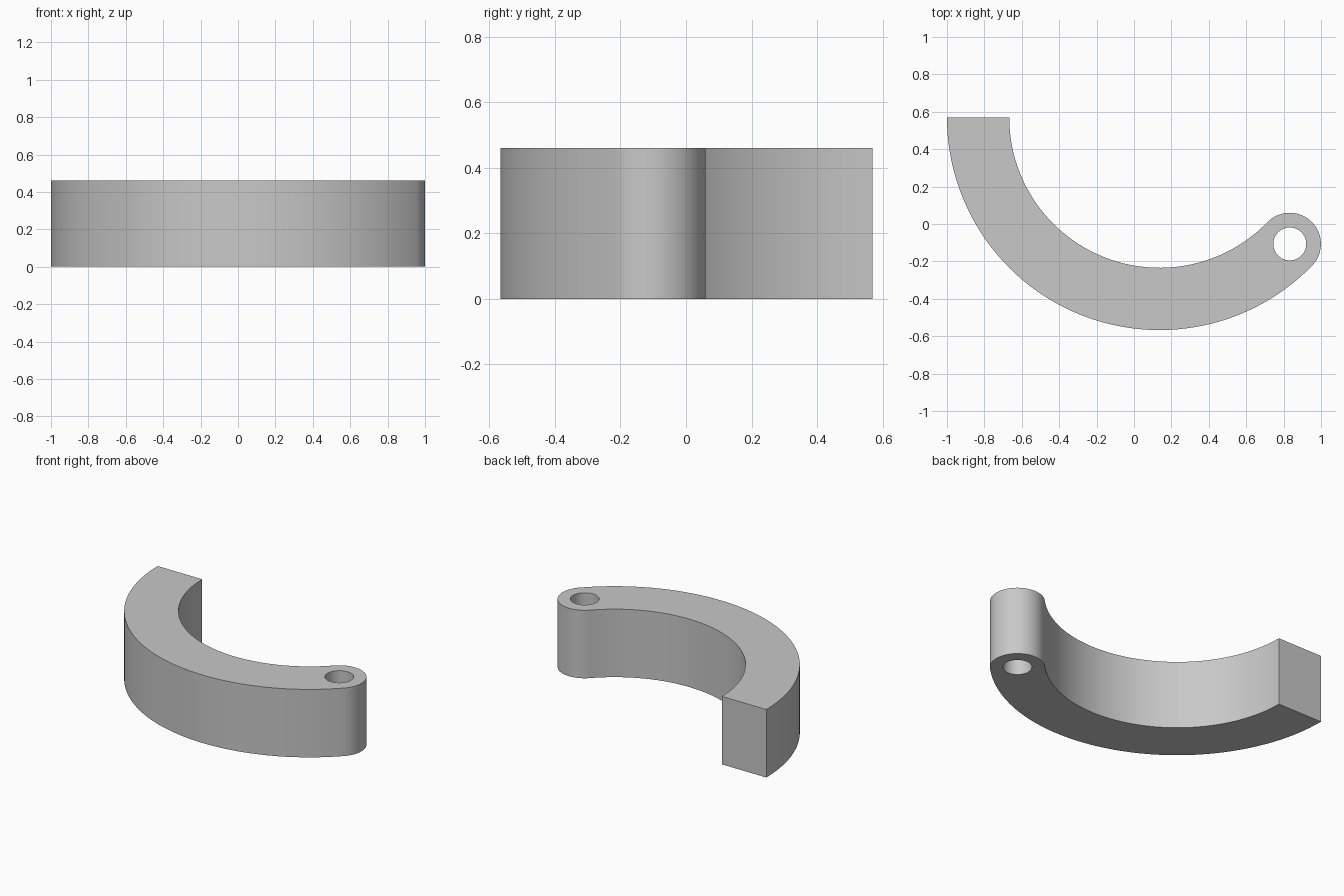
import bpy, bmesh
from math import cos, sin, pi, radians

cube = bpy.data.objects.get("Cube")
if cube:
    bpy.data.objects.remove(cube, do_unlink=True)

CENTRE = (0.137, 0.57)
OUTER, INNER = 1.137, 0.804
HEIGHT = 0.46
END = radians(315.8)
MID, HALF = (OUTER + INNER) / 2, (OUTER - INNER) / 2
EYE = (CENTRE[0] + MID * cos(END), CENTRE[1] + MID * sin(END))
HOLE = 0.088


def arc(centre, radius, start, stop, steps):
    """Points along a circular arc, both ends included."""
    angles = [start + (stop - start) * i / steps for i in range(steps + 1)]
    return [(centre[0] + radius * cos(a), centre[1] + radius * sin(a)) for a in angles]


def add_loop(bm, points):
    verts = [bm.verts.new((x, y, 0)) for x, y in points]
    return [bm.edges.new((v, verts[i - 1])) for i, v in enumerate(verts)]


# Outline: outer arc, rounded eye end, inner arc back to the square end
outline = arc(CENTRE, OUTER, pi, END, 72)
outline += arc(EYE, HALF, END, END + pi, 32)[1:-1]
outline += arc(CENTRE, INNER, END, pi, 72)
hole = arc(EYE, HOLE, 0, 2 * pi, 48)[:-1]

# Fill the outline around the pin hole and extrude it upward
bm = bmesh.new()
edges = add_loop(bm, outline) + add_loop(bm, hole)
bmesh.ops.triangle_fill(bm, edges=edges, use_beauty=True)
top = bmesh.ops.extrude_face_region(bm, geom=bm.faces[:], use_keep_orig=True)
top_verts = [g for g in top["geom"] if isinstance(g, bmesh.types.BMVert)]
bmesh.ops.translate(bm, verts=top_verts, vec=(0, 0, HEIGHT))
bmesh.ops.recalc_face_normals(bm, faces=bm.faces[:])

mesh = bpy.data.meshes.new("curved_arm")
bm.to_mesh(mesh)
bm.free()
arm = bpy.data.objects.new("curved_arm", mesh)
bpy.context.collection.objects.link(arm)

# Single grey material
grey = bpy.data.materials.new("light_grey")
grey.use_nodes = True
colour = (0.58, 0.58, 0.58, 1)
grey.diffuse_color = colour
grey.node_tree.nodes["Principled BSDF"].inputs["Base Color"].default_value = colour
mesh.materials.append(grey)

# Smooth curved walls, sharp rims
bpy.ops.object.select_all(action="DESELECT")
arm.select_set(True)
bpy.context.view_layer.objects.active = arm
bpy.ops.object.shade_smooth_by_angle(angle=radians(30))
